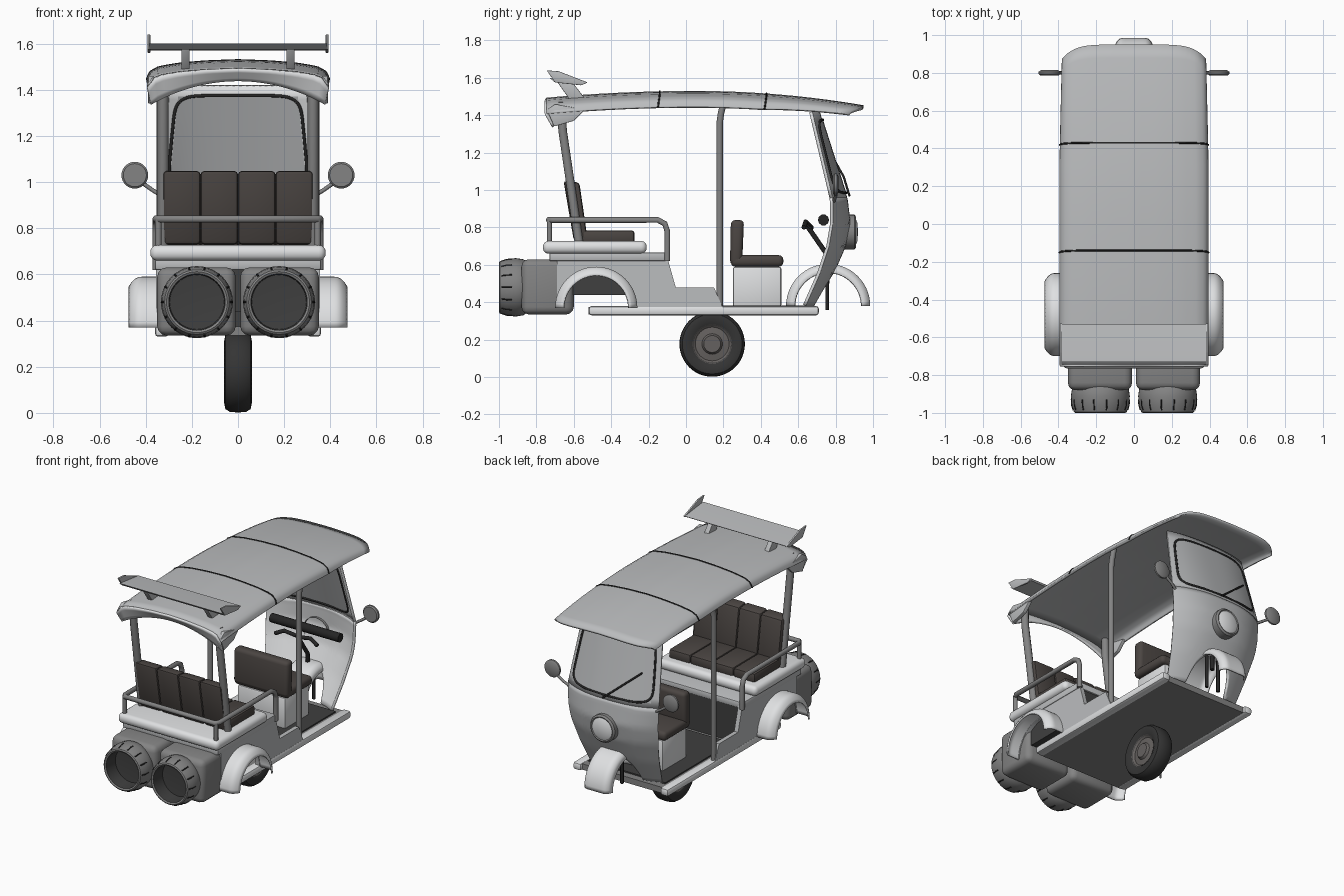
import bpy, bmesh, math
from mathutils import Vector

if "Cube" in bpy.data.objects:
    bpy.data.objects.remove(bpy.data.objects["Cube"])


def material(name, r, g, b):
    m = bpy.data.materials.new(name)
    m.use_nodes = True
    m.diffuse_color = (r, g, b, 1)
    m.node_tree.nodes["Principled BSDF"].inputs["Base Color"].default_value = (r, g, b, 1)
    return m


WHITE = material("white paint", .74, .75, .76)
GREY = material("grey paint", .5, .51, .52)
STEEL = material("steel", .23, .23, .23)
GLASS = material("glass", .45, .46, .47)
LEATHER = material("brown leather", .07, .06, .055)
RUBBER = material("rubber", .035, .035, .035)
HUB = material("hub metal", .13, .12, .115)
BLACK = material("black trim", .018, .018, .018)
DARK = material("dark lining", .05, .05, .05)


def finish(name, bm, mats, mirror=False, rule=None, thick=0, inner=0):
    me = bpy.data.meshes.new(name)
    bm.to_mesh(me)
    bm.free()
    ob = bpy.data.objects.new(name, me)
    bpy.context.collection.objects.link(ob)
    for m in mats:
        me.materials.append(m)
    if rule:
        for p in me.polygons:
            p.material_index = rule(p.center)
    bpy.ops.object.select_all(action='DESELECT')
    ob.select_set(True)
    bpy.context.view_layer.objects.active = ob
    bpy.ops.object.shade_smooth_by_angle(angle=math.radians(35))
    if thick:
        s = ob.modifiers.new("Shell", 'SOLIDIFY')
        s.thickness, s.material_offset, s.material_offset_rim = thick, inner, inner
    if mirror:
        ob.modifiers.new("Mirror", 'MIRROR')
    return ob


def prism(name, yz, x0, x1, mat, bevel=0, mirror=False, seg=2):
    """Side outline in y, z pushed out from x0 to x1."""
    bm = bmesh.new()
    face = bm.faces.new([bm.verts.new((x0, y, z)) for y, z in yz])
    ext = bmesh.ops.extrude_face_region(bm, geom=[face])
    bmesh.ops.translate(bm, vec=(x1 - x0, 0, 0),
                        verts=[v for v in ext["geom"] if isinstance(v, bmesh.types.BMVert)])
    bmesh.ops.recalc_face_normals(bm, faces=bm.faces)
    if bevel:
        bmesh.ops.bevel(bm, geom=bm.edges[:], offset=bevel, segments=seg, profile=.5, affect='EDGES')
    return finish(name, bm, [mat], mirror)


def box(name, x0, x1, y0, y1, z0, z1, mat, bevel=0, mirror=False, seg=2):
    return prism(name, [(y0, z0), (y1, z0), (y1, z1), (y0, z1)], x0, x1, mat, bevel, mirror, seg)


def grid(name, f, nu, nv, mats, closed=False, **kw):
    """Surface f(u, v) with u and v from 0 to 1."""
    bm = bmesh.new()
    vs = [[bm.verts.new(f(i / nu, j / nv)) for j in range(nv + 1)] for i in range(nu + 1)]
    for i in range(nu):
        for j in range(nv):
            bm.faces.new((vs[i][j], vs[i + 1][j], vs[i + 1][j + 1], vs[i][j + 1]))
    if closed:
        bmesh.ops.remove_doubles(bm, verts=bm.verts, dist=1e-5)
        bmesh.ops.recalc_face_normals(bm, faces=bm.faces)
    return finish(name, bm, mats, **kw)


def lathe(name, prof, c, axis, mats, n=40, **kw):
    """Profile of (radius, offset along axis) turned about x or y."""
    def f(u, v):
        r, a = prof[round(u * (len(prof) - 1))]
        p, q = r * math.cos(v * math.tau), r * math.sin(v * math.tau)
        return Vector(c) + Vector((a, p, q) if axis == 'x' else (p, a, q))
    return grid(name, f, len(prof) - 1, n, mats, closed=True, **kw)


def tube(name, pts, r, mat, mirror=False, cyclic=False):
    cu = bpy.data.curves.new(name, 'CURVE')
    cu.dimensions, cu.bevel_depth, cu.bevel_resolution, cu.use_fill_caps = '3D', r, 3, True
    for side in ((1, -1) if mirror else (1,)):
        s = cu.splines.new('POLY')
        s.points.add(len(pts) - 1)
        for p, (x, y, z) in zip(s.points, pts):
            p.co = (x * side, y, z, 1)
        s.use_cyclic_u, s.use_smooth = cyclic, True
    cu.materials.append(mat)
    bpy.context.collection.objects.link(bpy.data.objects.new(name, cu))


def interp(t, table):
    for (a, p), (b, q) in zip(table, table[1:]):
        if t <= b:
            return p + (q - p) * max(0, t - a) / (b - a)
    return table[-1][1]


# Roof shell, seams, rear lip
DROP = [(0, 0), (.35, .005), (.65, .015), (.87, .03), (.97, .052), (1, .085)]


def roof_point(k, y):
    w = .395 - .02 * max(0, y - .3)
    zc = 1.53 - (.075 if y > .05 else .045) * ((y - .05) / .89) ** 2
    return Vector((k * w, y - max(0, y - .5) * .17 * abs(k) ** 6,
                   zc - interp(abs(k), DROP) * (1 - .8 * max(0, y - .4))))


grid("roof", lambda u, v: roof_point(math.sin((u - .5) * math.pi), -.745 + 1.695 * v), 32, 24,
     [GREY], thick=.015)
for y, label in ((-.14, "rear"), (.43, "front")):
    tube(label + "_roof_seam", [roof_point(math.sin(i * math.pi / 32), y - .012 * abs(i / 16) ** 4)
                                for i in range(-16, 17)], .005, BLACK)


def lip(u, v):
    k = 2 * u - 1
    top = roof_point(k, -.745)
    return top.lerp(Vector((k * .38, -.705, 1.445 - .105 * k * k)), v)


grid("roof_rear_lip", lip, 24, 4, [WHITE], thick=.012)
prism("roof_rear_corner", [(-.745, 1.43), (-.705, 1.34), (-.6, 1.37), (-.54, 1.43), (-.7, 1.46)],
      .365, .39, GREY, .004, True)

# Rear spoiler
prism("spoiler_wing", [(-.73, 1.6), (-.7, 1.575), (-.54, 1.57), (-.53, 1.578), (-.7, 1.598)], -.385, .385, GREY)
prism("spoiler_end_plate", [(-.745, 1.64), (-.68, 1.635), (-.525, 1.575), (-.56, 1.56), (-.7, 1.575)],
      .38, .392, GREY, .003, True)
prism("spoiler_strut", [(-.69, 1.58), (-.61, 1.58), (-.54, 1.49), (-.62, 1.48)], .21, .245, GREY, .004, True)

# Nose and windscreen surface
FRONT = [(.38, .7), (.55, .79), (.7, .855), (.82, .88), (.95, .865), (1.42, .715)]
EDGE = [(.38, .64), (.55, .715), (.7, .765), (.82, .785), (.95, .785), (1.42, .675)]
WIDTH = [(.38, .27), (.55, .3), (.75, .335), (.95, .345), (1.42, .3)]


def nose_point(x, z, out=0):
    k = min(1, abs(x) / interp(z, WIDTH))
    e = interp(z, EDGE)
    return Vector((x, e + (interp(z, FRONT) - e) * (1 - k ** 2.6) + out, z))


def nose(u, v):
    k = math.sin((.5 - u) * math.pi)
    low = .38 + .2 * math.sqrt(max(0, 1 - (k * .27 / .15) ** 2))
    z = low + (.96 - low) * v
    return nose_point(k * interp(z, WIDTH), z)


def screen(u, v):
    z = .96 + .46 * v
    return nose_point(math.sin((.5 - u) * math.pi) * interp(z, WIDTH), z)


grid("nose_shell", nose, 40, 20, [GREY, WHITE], thick=.018, inner=1)
grid("windscreen_frame", screen, 32, 8, [GREY, WHITE], thick=.018, inner=1)


def pane(a, out):
    """Rounded rectangle outline following the windscreen."""
    c, s = math.cos(a), math.sin(a)
    z = 1.18 + .195 * math.copysign(abs(s) ** .3, s)
    return nose_point(math.copysign(abs(c) ** .3, c) * (interp(z, WIDTH) - .035), z, out)


for label, out in (("outer", .003), ("inner", -.021)):
    tube(label + "_windscreen_seal", [pane(i * math.tau / 64, out) for i in range(64)], .007, BLACK, cyclic=True)
    grid(label + "_windscreen_glass", lambda u, v: nose_point(
        (1 - 2 * u) * (interp(.99 + .38 * v, WIDTH) - .045), .99 + .38 * v, out * 1.1), 16, 6, [GLASS])
tube("wiper", [nose_point(.02, .97, .015), nose_point(-.1, 1.07, .02), nose_point(-.22, 1.17, .015)], .006, BLACK)

# Headlight
lathe("headlight", [(.093, -.04), (.093, .02), (.082, .03), (.075, .026), (.05, .036), (0, .04)],
      (0, .88, .775), 'y', [STEEL, WHITE], rule=lambda c: int(math.hypot(c.x, c.z - .775) < .078))

# Mirrors
lathe("mirror", [(0, -.013), (.05, -.013), (.058, -.006), (.058, .006), (.045, .014), (0, .016)],
      (.447, .8, 1.03), 'y', [STEEL], n=28, mirror=True)
tube("mirror_arm", [(.33, .79, .94), (.37, .8, .965), (.42, .8, 1.0)], .009, STEEL, True)


# Fenders
def fender(name, x0, x1, cy, cz, r, both, mirror):
    def f(u, v):
        edge = abs(2 * u - 1) if both else u
        rr = r - .045 * max(0, (edge - .55) / .45) ** 2.5
        a = math.pi * (1 - v)
        return (x0 + (x1 - x0) * u, cy + rr * math.cos(a), cz + rr * math.sin(a))
    grid(name, f, 14, 28, [WHITE], thick=.01, mirror=mirror)


fender("rear_fender", .34, .475, -.48, .37, .22, False, True)
fender("front_fender", -.105, .105, .76, .38, .225, True, False)
tube("front_fork", [(.045, .755, .36), (.045, .755, .58)], .011, BLACK, True)

# Wheel
lathe("tyre", [(.1, -.045), (.135, -.06), (.16, -.055), (.173, -.035), (.175, 0), (.173, .035),
               (.16, .055), (.135, .06), (.1, .045)], (0, .14, .177), 'x', [RUBBER], n=48)
lathe("wheel_hub", [(0, -.055), (.045, -.055), (.055, -.04), (.09, -.035), (.105, -.048), (.105, .048),
                    (.09, .035), (.055, .04), (.045, .055), (0, .055)], (0, .14, .177), 'x', [HUB])

# Floor and running boards
box("floor", -.33, .33, -.52, .69, .335, .375, STEEL)
box("running_board", .3, .36, -.52, .71, .33, .38, WHITE, .015, True)
box("floor_mat", -.29, .29, -.08, .64, .374, .384, DARK)

# Rear body
arch = [(-.48 + .205 * math.cos(i * math.pi / 20), .375 + .205 * math.sin(i * math.pi / 20)) for i in range(21)]
prism("body_side", [(-.69, .375), (-.69, .64), (-.1, .64), (-.055, .48), (.15, .48), (.195, .375)] + arch,
      .325, .355, GREY, 0, True)
box("inner_body", -.325, .325, -.63, -.12, .44, .64, DARK)
box("seat_front_panel", -.325, .325, -.14, -.11, .375, .64, DARK)
box("rear_deck", -.36, .36, -.73, -.1, .62, .665, GREY, .008)
box("rear_bumper_slab", -.38, .38, -.765, -.21, .66, .728, WHITE, .03, seg=4)

# Twin exhaust housings
box("exhaust_housing", .01, .35, -.88, -.6, .335, .63, STEEL, .04, True, 3)
lathe("exhaust_ring", [(.13, -.84), (.15, -.87), (.156, -.91), (.152, -.96), (.14, -.995), (.132, -1),
                       (.122, -.995), (.118, -.9), (0, -.89)], (.178, 0, .48), 'y', [STEEL, DARK],
      mirror=True, rule=lambda c: int(math.hypot(c.x - .178, c.z - .48) < .124))
for i in range(14):
    a = i * math.tau / 14
    c, s = math.cos(a), math.sin(a)
    tube("exhaust_slit", [(.178 + r * c, y, .48 + r * s) for r, y in ((.143, -.985), (.151, -.96), (.153, -.93))],
         .004, BLACK, True)

# Rear bench in four sections
for i in range(4):
    x = -.325 + i * .1625
    prism("bench_back", [(-.6, .73), (-.525, .73), (-.57, 1.04), (-.655, 1.05)], x, x + .1625, LEATHER, .016)
    box("bench_cushion", x, x + .1625, -.57, -.275, .715, .785, LEATHER, .016)

# Rail and posts
rail = [(.355, -.1, .62), (.355, -.1, .78), (.355, -.113, .82), (.355, -.15, .84), (.355, -.71, .84),
        (.34, -.735, .84)]
tube("rear_rail", rail + [(-x, y, z) for x, y, z in reversed(rail)], .016, STEEL)
tube("rail_post", [(.345, -.73, .7), (.345, -.73, .84)], .014, STEEL, True)
tube("rear_pillar", [(.325, -.57, .7), (.325, -.62, 1.05), (.325, -.66, 1.32), (.325, -.665, 1.47)], .024, STEEL, True)
tube("middle_pillar", [(.335, .18, .37), (.335, .18, 1.36), (.335, .187, 1.41), (.335, .205, 1.48)], .018, STEEL, True)

# Driver seat
box("driver_seat_base", -.18, .18, .25, .51, .375, .59, WHITE, .012)
box("driver_cushion", -.205, .205, .24, .52, .59, .652, LEATHER, .024, seg=3)
prism("driver_backrest", [(.235, .6), (.3, .6), (.31, .84), (.24, .84)], -.205, .205, LEATHER, .024, seg=3)

# Dashboard and steering
tube("dashboard_roll", [(-.26, .735, .84), (.26, .735, .84)], .03, BLACK)
tube("steering_column", [(0, .64, .82), (0, .75, .66), (0, .755, .5)], .014, BLACK)
tube("handlebar", [(.16, .63, .8), (.1, .64, .83), (0, .67, .8), (-.1, .64, .83), (-.16, .63, .8)], .013, BLACK)
